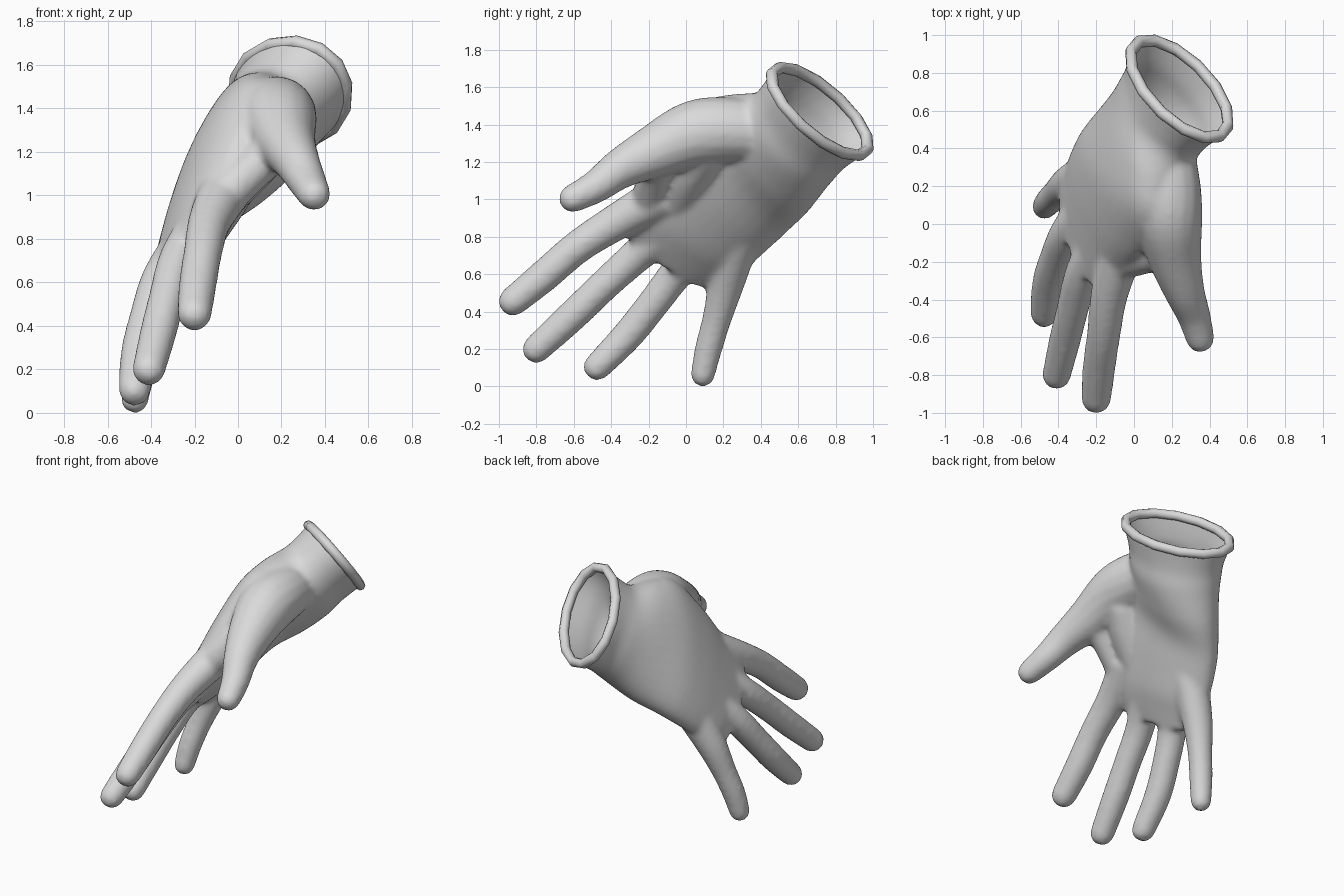
import bpy, bmesh, math
from mathutils import Vector as V

if "Cube" in bpy.data.objects:
    bpy.data.objects.remove(bpy.data.objects["Cube"])

grey = bpy.data.materials.new("light_grey_rubber")
grey.diffuse_color = (0.7, 0.7, 0.7, 1)
grey.use_nodes = True
grey.node_tree.nodes["Principled BSDF"].inputs["Base Color"].default_value = grey.diffuse_color

ACROSS = V((0.35, -0.78, 0.52))      # from little finger side to thumb side


def smooth_path(keys, steps=4):
    """Catmull-Rom through a list of equal-length vectors."""
    out = []
    for i in range(len(keys) - 1):
        a, b, c, d = keys[max(i - 1, 0)], keys[i], keys[i + 1], keys[min(i + 2, len(keys) - 1)]
        for k in range(steps):
            t = k / steps
            out.append(0.5 * (2 * b + (c - a) * t + (2 * a - 5 * b + 4 * c - d) * t * t
                              + (3 * b - a - 3 * c + d) * t ** 3))
    return out + [keys[-1]]


def loft(bm, rings, closed=False):
    """Bridge rings of (centre, half axis u, half axis v, sides)."""
    loops = []
    for c, u, v, n in rings:
        loops.append([bm.verts.new(c + u * math.cos(2 * math.pi * i / n)
                                   + v * math.sin(2 * math.pi * i / n)) for i in range(n)])
    pairs = list(zip(loops, loops[1:]))
    if closed:
        pairs.append((loops[-1], loops[0]))
    else:
        bm.faces.new(loops[0])
        bm.faces.new(loops[-1])
    for a, b in pairs:
        for i in range(len(a)):
            j = (i + 1) % len(a)
            bm.faces.new((a[i], a[j], b[j], b[i]))


def finger(bm, points, radii):
    """Tapered round tube from root to a domed tip."""
    keys = smooth_path([V((*p, r)) for p, r in zip(points, radii)])
    pts = [k.to_3d() for k in keys]
    rads = [k[3] for k in keys]
    d = (pts[-1] - pts[-2]).normalized()
    tip, r = pts[-1], rads[-1]
    for along, width in ((0.45, 0.89), (0.75, 0.66), (0.93, 0.35)):
        pts.append(tip + d * r * along)
        rads.append(r * width)
    rings = []
    for i, p in enumerate(pts):
        t = (pts[min(i + 1, len(pts) - 1)] - pts[max(i - 1, 0)]).normalized()
        v = t.cross(ACROSS).normalized()
        rings.append((p, v.cross(t) * rads[i], v * rads[i], 16))
    loft(bm, rings)


def finish(bm, name):
    bmesh.ops.recalc_face_normals(bm, faces=bm.faces)
    mesh = bpy.data.meshes.new(name)
    bm.to_mesh(mesh)
    bm.free()
    mesh.materials.append(grey)
    ob = bpy.data.objects.new(name, mesh)
    bpy.context.collection.objects.link(ob)
    bpy.ops.object.select_all(action='DESELECT')
    ob.select_set(True)
    bpy.context.view_layer.objects.active = ob
    return ob


# Cuff opening: centre and the two half axes
RIM, RU, RV = V((0.24, 0.715, 1.47)), V((0.02, -0.215, 0.24)), V((0.265, -0.155, -0.02))
OUT = RU.cross(RV).normalized()

bm = bmesh.new()
# Cuff, wrist and palm cross-sections
palm = [
    (RIM + OUT * 0.12, RU * 1.05, RV * 1.05),
    (RIM, RU, RV),
    (V((0.18, 0.63, 1.39)), V((0.02, -0.195, 0.235)), V((0.23, -0.14, -0.04))),
    (V((0.13, 0.56, 1.32)), V((0.04, -0.20, 0.245)), V((0.215, -0.12, -0.07))),
    (V((0.045, 0.43, 1.245)), V((0.11, -0.235, 0.295)), V((0.185, -0.05, -0.11))),
    (V((-0.04, 0.28, 1.16)), V((0.17, -0.26, 0.325)), V((0.16, 0, -0.105))),
    (V((-0.12, 0.14, 1.00)), V((0.16, -0.29, 0.27)), V((0.14, 0, -0.09))),
    (V((-0.19, 0.03, 0.85)), V((0.14, -0.285, 0.22)), V((0.115, 0, -0.075))),
    (V((-0.24, -0.05, 0.76)), V((0.125, -0.265, 0.19)), V((0.09, 0, -0.06))),
    (V((-0.29, -0.12, 0.675)), V((0.085, -0.215, 0.145)), V((0.065, 0, -0.043))),
]
keys = smooth_path([V((*c, *u, *v)) for c, u, v in palm])
loft(bm, [(V(k[0:3]), V(k[3:6]), V(k[6:9]), 32) for k in keys])

# Index, middle, ring and little fingers
finger(bm, [(-.06, -.12, 1.02), (-.13, -.37, .88), (-.16, -.58, .745), (-.185, -.76, .59), (-.2, -.925, .455)],
       [.12, .1, .09, .088, .08])
finger(bm, [(-.14, -.02, .9), (-.27, -.25, .71), (-.325, -.45, .53), (-.365, -.61, .375), (-.41, -.8, .2)],
       [.11, .093, .086, .085, .077])
finger(bm, [(-.22, .12, .8), (-.35, -.04, .62), (-.41, -.17, .45), (-.455, -.31, .275), (-.475, -.475, .105)],
       [.11, .093, .087, .085, .075])
finger(bm, [(-.22, .28, .8), (-.34, .215, .55), (-.405, .165, .36), (-.45, .12, .2), (-.475, .09, .063)],
       [.12, .098, .079, .074, .066])
# Thumb with its base, and the web towards the index finger
finger(bm, [(.16, .4, 1.36), (.175, .2, 1.37), (.185, .03, 1.345), (.215, -.17, 1.255), (.265, -.35, 1.165),
            (.315, -.48, 1.07), (.35, -.605, 1.005)],
       [.16, .18, .18, .145, .11, .09, .077])
finger(bm, [(.19, -.14, 1.23), (.06, -.17, 1.11), (-.08, -.2, .98)], [.1, .095, .1])
finger(bm, [(.16, .1, 1.27), (.05, .02, 1.14), (-.08, -.05, 1.0)], [.13, .13, .12])
glove = finish(bm, "glove_body")

# Fuse the parts into one skin
rm = glove.modifiers.new("fuse", 'REMESH')
rm.mode = 'VOXEL'
rm.voxel_size = 0.016
sm = glove.modifiers.new("soften", 'SMOOTH')
sm.factor = 0.5
sm.iterations = 12
for m in ("fuse", "soften"):
    bpy.ops.object.modifier_apply(modifier=m)

# Cut the cuff open so the glove is hollow
bm = bmesh.new()
bm.from_mesh(glove.data)
bmesh.ops.bisect_plane(bm, geom=bm.verts[:] + bm.edges[:] + bm.faces[:],
                       plane_co=RIM, plane_no=OUT, clear_outer=True)
bm.to_mesh(glove.data)
bm.free()
if not glove.data.materials:
    glove.data.materials.append(grey)
for p in glove.data.polygons:
    p.material_index = 0
    p.use_smooth = True

# Rolled rim around the opening
bm = bmesh.new()
rings = []
for k in range(14):
    a = 2 * math.pi * k / 14
    radial = RU * math.cos(a) + RV * math.sin(a)
    rings.append((RIM + radial * 0.98, radial.normalized() * 0.032, OUT * 0.032, 8))
loft(bm, rings, closed=True)
rim = finish(bm, "cuff_rim")
bpy.ops.object.shade_smooth_by_angle(angle=math.radians(60))
